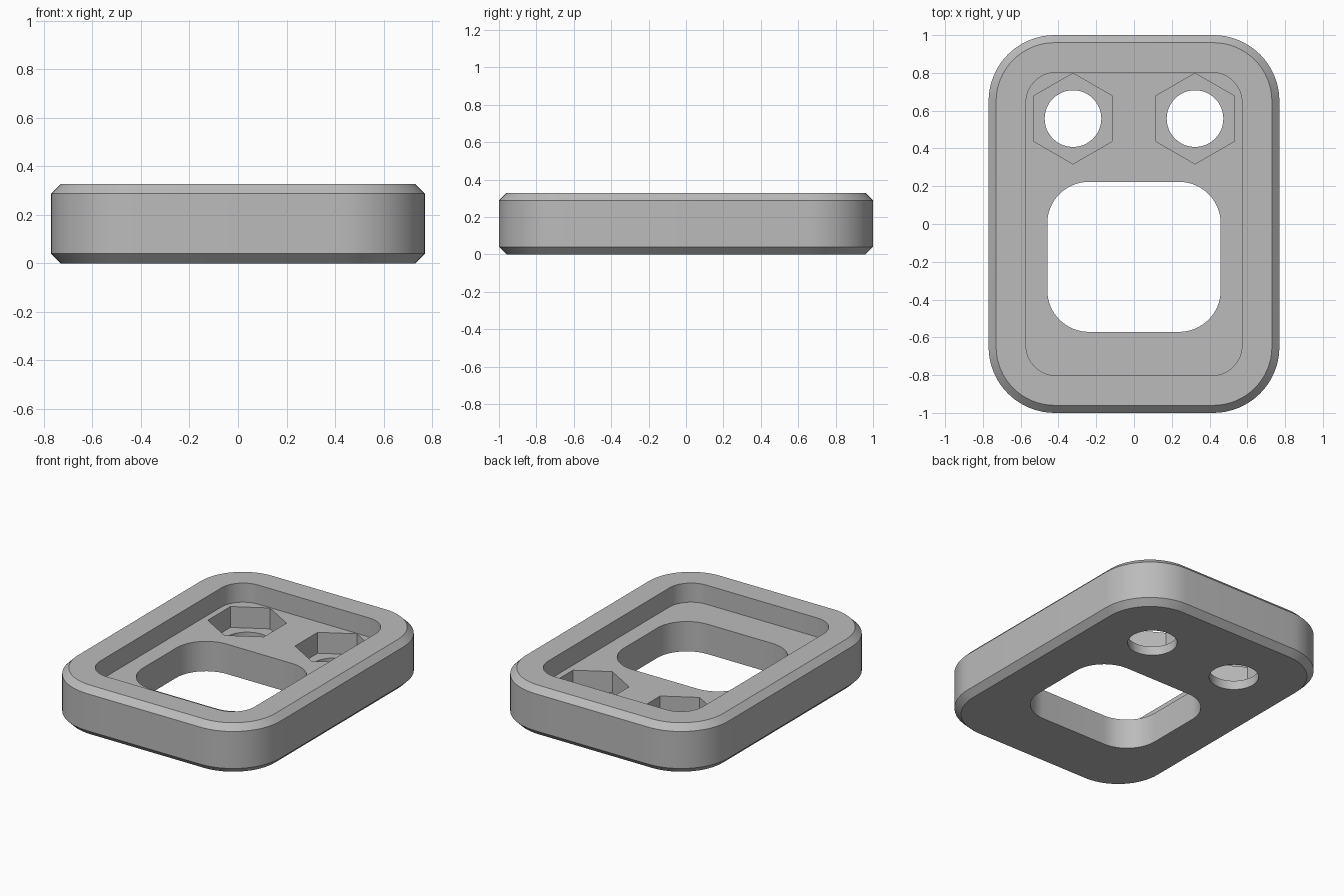
import bpy
import bmesh
from math import cos, sin, pi, radians

if "Cube" in bpy.data.objects:
    bpy.data.objects.remove(bpy.data.objects["Cube"], do_unlink=True)

# Single plain grey material
grey = bpy.data.materials.new("plain grey")
grey.use_nodes = True
colour = (0.5, 0.5, 0.5, 1)
grey.diffuse_color = colour
grey.node_tree.nodes["Principled BSDF"].inputs["Base Color"].default_value = colour


def rounded(w, h, r, cx=0, cy=0, n=16):
    """Outline of a rounded rectangle with half sizes w, h and corner radius r."""
    corners = [(1, 1), (-1, 1), (-1, -1), (1, -1)]
    return [(cx + sx * (w - r) + r * cos((q + i / n) * pi / 2),
             cy + sy * (h - r) + r * sin((q + i / n) * pi / 2))
            for q, (sx, sy) in enumerate(corners) for i in range(n + 1)]


def polygon(r, sides, cx, cy):
    """Regular polygon with a corner pointing along +y."""
    return [(cx + r * cos(pi / 2 + 2 * pi * i / sides),
             cy + r * sin(pi / 2 + 2 * pi * i / sides)) for i in range(sides)]


def loft(name, sections):
    """Closed solid through a stack of (outline, height) sections."""
    bm = bmesh.new()
    rings = [[bm.verts.new((x, y, z)) for x, y in outline] for outline, z in sections]
    for a, b in zip(rings, rings[1:]):
        for i in range(len(a)):
            j = (i + 1) % len(a)
            bm.faces.new((a[i], a[j], b[j], b[i]))
    bm.faces.new(rings[0][::-1])
    bm.faces.new(rings[-1])
    bmesh.ops.recalc_face_normals(bm, faces=bm.faces)
    mesh = bpy.data.meshes.new(name)
    bm.to_mesh(mesh)
    bm.free()
    mesh.materials.append(grey)
    obj = bpy.data.objects.new(name, mesh)
    bpy.context.collection.objects.link(obj)
    return obj


HALF_W, HALF_L, HEIGHT = 0.77, 1.0, 0.328
BEVEL, FLOOR, NUT_FLOOR = 0.04, 0.2, 0.06

# Chamfered outer body
outer = rounded(HALF_W, HALF_L, 0.35)
inner = rounded(HALF_W - BEVEL, HALF_L - BEVEL, 0.35 - BEVEL)
body = loft("frame_body", [(inner, 0), (outer, BEVEL),
                           (outer, HEIGHT - BEVEL), (inner, HEIGHT)])

# Shallow tray and square window through the floor
cutters = [
    loft("tray_cutter", [(rounded(0.572, 0.802, 0.16), FLOOR),
                         (rounded(0.572, 0.802, 0.16), 0.5)]),
    loft("window_cutter", [(rounded(0.459, 0.397, 0.22, 0, -0.174), -0.1),
                           (rounded(0.459, 0.397, 0.22, 0, -0.174), 0.25)]),
]

# Hexagonal nut pockets with round bolt holes
for side in (-1, 1):
    cx, cy = side * 0.323, 0.558
    pocket = polygon(0.24, 6, cx, cy)
    bore = polygon(0.15, 48, cx, cy)
    cutters.append(loft("nut_cutter", [(pocket, NUT_FLOOR), (pocket, 0.25)]))
    cutters.append(loft("bolt_cutter", [(bore, -0.1), (bore, 0.15)]))

# Cut every opening, then remove the cutters
bpy.context.view_layer.objects.active = body
for cutter in cutters:
    mod = body.modifiers.new(cutter.name, "BOOLEAN")
    mod.operation = "DIFFERENCE"
    mod.solver = "EXACT"
    mod.object = cutter
    bpy.ops.object.modifier_apply(modifier=mod.name)
    bpy.data.objects.remove(cutter, do_unlink=True)

# Smooth corners, crisp edges
bpy.ops.object.select_all(action="DESELECT")
body.select_set(True)
bpy.context.view_layer.objects.active = body
bpy.ops.object.shade_smooth_by_angle(angle=radians(30))
